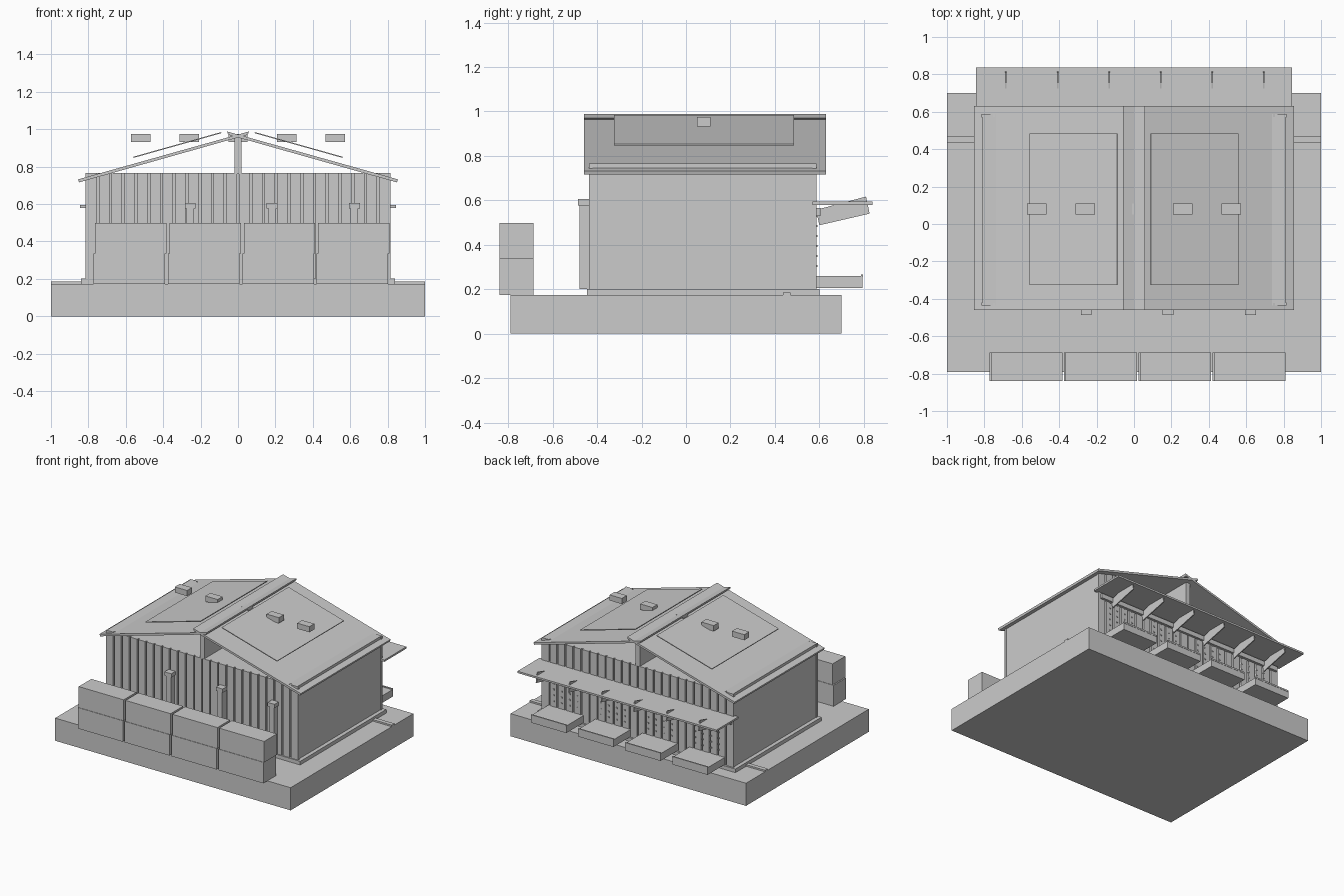
import bpy, bmesh

if "Cube" in bpy.data.objects:
    bpy.data.objects.remove(bpy.data.objects["Cube"])


def finish(name, bm):
    bmesh.ops.recalc_face_normals(bm, faces=bm.faces)
    mesh = bpy.data.meshes.new(name)
    bm.to_mesh(mesh)
    bm.free()
    ob = bpy.data.objects.new(name, mesh)
    bpy.context.collection.objects.link(ob)
    return ob


def box(name, x0, x1, y0, y1, z0, z1):
    bm = bmesh.new()
    bmesh.ops.create_cube(bm, size=1)
    for v in bm.verts:
        v.co = (x1 if v.co.x > 0 else x0, y1 if v.co.y > 0 else y0, z1 if v.co.z > 0 else z0)
    return finish(name, bm)


def prism(name, profile, a, b, axis):
    """Extrude a 2D profile between a and b along x (y,z profile) or y (x,z profile)."""
    def at(p, t):
        return (t, p[0], p[1]) if axis == 'x' else (p[0], t, p[1])
    bm = bmesh.new()
    lo = [bm.verts.new(at(p, a)) for p in profile]
    hi = [bm.verts.new(at(p, b)) for p in profile]
    bm.faces.new(lo)
    bm.faces.new(hi)
    n = len(profile)
    for i in range(n):
        bm.faces.new((lo[i], lo[(i + 1) % n], hi[(i + 1) % n], hi[i]))
    return finish(name, bm)


# Ground slab, kerb strip and plinth
box("ground_slab", -1, 1, -0.79, 0.70, 0, 0.174)
box("kerb_strip", -1, 1, 0.437, 0.47, 0.17, 0.186)
box("plinth", -0.84, 0.84, -0.445, 0.60, 0.17, 0.202)

# Main hall body
box("hall_body", -0.81, 0.81, -0.422, 0.572, 0.20, 0.765)

# Vertical cladding boards and corner trims on front and back
for side, y0, y1 in (("front", -0.437, -0.42), ("back", 0.57, 0.587)):
    n, pitch = 22, 1.5 / 22
    for i in range(n):
        x = -0.75 + pitch * i
        box(side + "_cladding_board", x + 0.006, x + pitch - 0.006, y0, y1, 0.20, 0.765)
    for s in (-1, 1):
        xs = sorted((s * 0.755, s * 0.815))
        box(side + "_corner_trim", *xs, y0, y1, 0.20, 0.765)

# Roof slopes cross over at the ridge, with thin raised panels above
for s in (-1, 1):
    prism("roof_slope", [(s * 0.855, 0.732), (-s * 0.058, 0.988),
                         (-s * 0.053, 0.971), (s * 0.85, 0.716)], -0.46, 0.63, 'y')
    prism("roof_panel", [(s * 0.09, 0.985), (s * 0.56, 0.853),
                         (s * 0.559, 0.847), (s * 0.089, 0.979)], -0.325, 0.485, 'y')
box("ridge_support", -0.018, 0.018, -0.435, 0.585, 0.76, 0.962)

# Row of roof vents
for i in range(5):
    x = -0.52 + 0.26 * i
    box("roof_vent", x - 0.052, x + 0.052, 0.05, 0.11, 0.932, 0.975)

# Front downpipes with square heads
for x in (-0.255, 0.182, 0.622):
    box("downpipe", x - 0.02, x + 0.02, -0.48, -0.435, 0.20, 0.578)
    box("downpipe_head", x - 0.029, x + 0.029, -0.487, -0.435, 0.576, 0.605)

# Two rows of stacked containers at the front
for i in range(4):
    x = -0.765 + 0.398 * i
    box("upper_container", x, x + 0.382, -0.84, -0.687, 0.337, 0.498)
    box("lower_container", x - 0.008, x + 0.374, -0.84, -0.687, 0.174, 0.335)

# Rear canopy with slanted brackets
box("canopy", -0.845, 0.845, 0.57, 0.838, 0.58, 0.594)
box("canopy_rail", -0.80, 0.80, 0.58, 0.605, 0.53, 0.565)
for i in range(6):
    x = -0.685 + 0.276 * i
    prism("canopy_bracket", [(0.60, 0.488), (0.826, 0.54), (0.81, 0.617), (0.585, 0.557)],
          x - 0.004, x + 0.004, 'x')

# Rear loading platforms with a small lip
for i in range(4):
    x = -0.59 + 0.4 * i
    box("loading_platform", x - 0.15, x + 0.15, 0.58, 0.795, 0.205, 0.26)
    box("platform_lip", x - 0.15, x + 0.15, 0.787, 0.797, 0.255, 0.267)
    # Studded door behind each platform
    for cx in (-0.1, -0.035, 0.035, 0.1):
        for r in range(6):
            z = 0.30 + 0.045 * r
            box("door_stud", x + cx - 0.005, x + cx + 0.005, 0.58, 0.592, z, z + 0.01)
